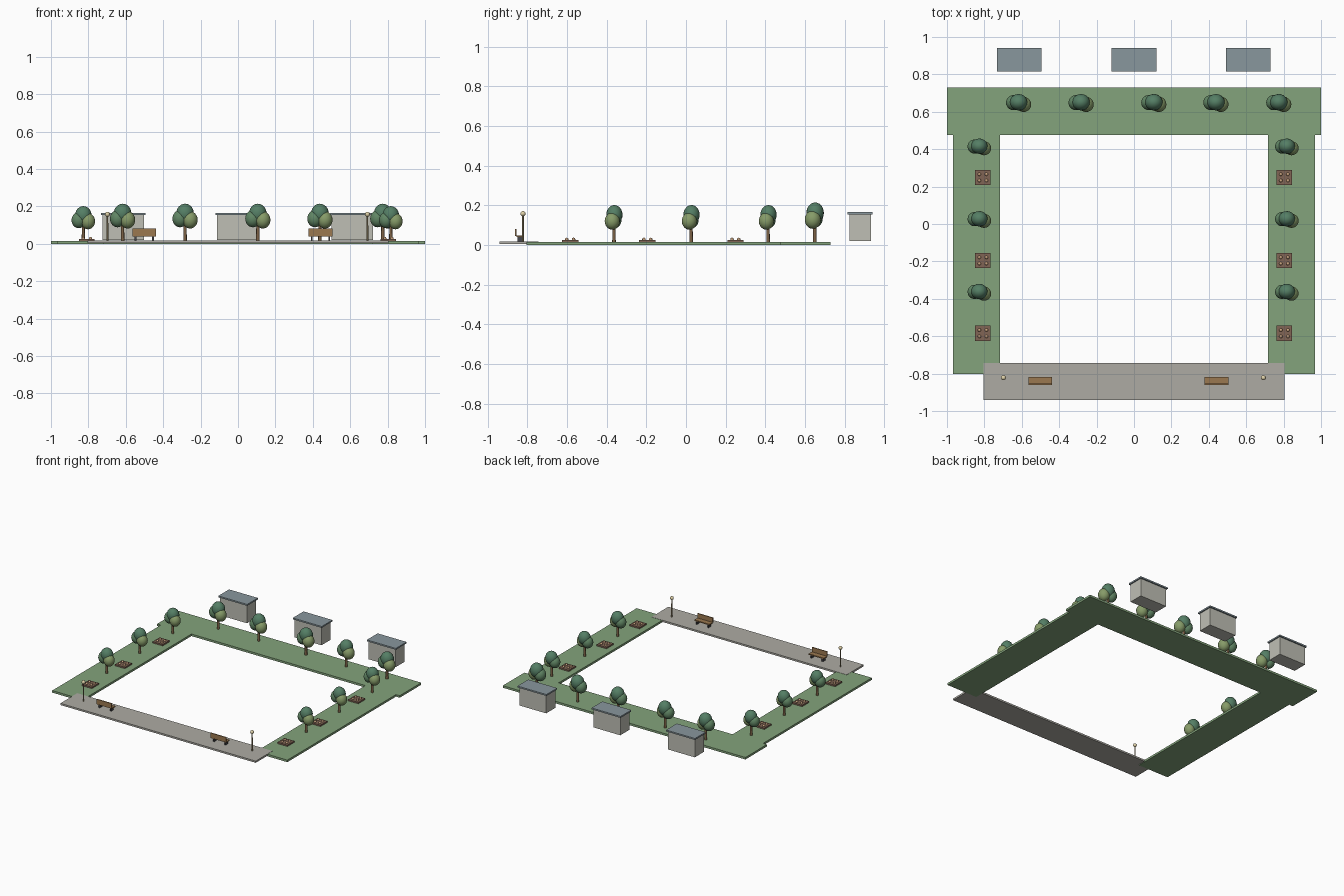
import bpy, math

if "Cube" in bpy.data.objects:
    bpy.data.objects.remove(bpy.data.objects["Cube"])


def material(name, rgb):
    m = bpy.data.materials.new(name)
    m.diffuse_color = (*rgb, 1)
    m.use_nodes = True
    m.node_tree.nodes["Principled BSDF"].inputs["Base Color"].default_value = m.diffuse_color
    return m


GRASS = material("grass", (0.23, 0.37, 0.20))
PAVING = material("paving", (0.42, 0.41, 0.37))
WALL = material("wall", (0.52, 0.52, 0.46))
ROOF = material("roof", (0.25, 0.31, 0.34))
BARK = material("bark", (0.20, 0.12, 0.06))
LEAF_DARK = material("leaf_dark", (0.09, 0.21, 0.13))
LEAF_MID = material("leaf_mid", (0.12, 0.24, 0.13))
LEAF_LIGHT = material("leaf_light", (0.24, 0.33, 0.14))
SOIL = material("soil", (0.22, 0.13, 0.09))
PETAL = material("petal", (0.60, 0.38, 0.22))
WOOD = material("wood", (0.33, 0.19, 0.08))
METAL = material("metal", (0.06, 0.06, 0.07))
BRASS = material("brass", (0.40, 0.32, 0.18))
GLASS = material("lamp_glass", (0.75, 0.65, 0.40))


def finish(name, mat):
    ob = bpy.context.object
    ob.name = name
    ob.data.materials.append(mat)
    return ob


def box(name, mat, x, y, z):
    """Box from (min, max) ranges on each axis."""
    bpy.ops.mesh.primitive_cube_add(size=1, location=[(a + b) / 2 for a, b in (x, y, z)])
    ob = finish(name, mat)
    ob.scale = [b - a for a, b in (x, y, z)]
    return ob


def ball(name, mat, loc, radii, seg=20, rings=12):
    bpy.ops.mesh.primitive_uv_sphere_add(segments=seg, ring_count=rings, radius=1, location=loc)
    ob = finish(name, mat)
    ob.scale = radii
    bpy.ops.object.shade_smooth()
    return ob


def post(name, mat, x, y, z0, z1, r0, r1):
    bpy.ops.mesh.primitive_cone_add(vertices=12, radius1=r0, radius2=r1, depth=z1 - z0,
                                    location=(x, y, (z0 + z1) / 2))
    finish(name, mat)
    bpy.ops.object.shade_smooth_by_angle(angle=math.radians(40))


TOP = 0.0155  # lawn surface


def tree(x, y, s):
    post("tree_trunk", BARK, x, y, TOP, TOP + 0.11 * s, 0.009 * s, 0.007 * s)
    # three overlapping leaf clumps: offset, radii
    for name, mat, (dx, dy, dz), (rx, ry, rz) in (
            ("crown_top", LEAF_DARK, (0, 0.002, 0.137), (0.044, 0.041, 0.049)),
            ("crown_left", LEAF_MID, (-0.025, 0, 0.111), (0.038, 0.038, 0.043)),
            ("crown_right", LEAF_LIGHT, (0.025, -0.009, 0.105), (0.038, 0.038, 0.043))):
        ball(name, mat, (x + dx * s, y + dy * s, TOP + dz * s), (rx * s, ry * s, rz * s))


def flower_bed(x, y):
    box("flower_bed", SOIL, (x - 0.041, x + 0.041), (y - 0.041, y + 0.041), (TOP, 0.026))
    for dx in (-0.019, 0.019):
        for dy in (-0.017, 0.017):
            ball("flower", PETAL, (x + dx, y + dy, 0.028), (0.009, 0.009, 0.009), 12, 8)


def bench(x):
    box("bench_seat", WOOD, (x - 0.063, x + 0.063), (-0.854, -0.817), (0.04, 0.048))
    box("bench_back", WOOD, (x - 0.063, x + 0.063), (-0.861, -0.854), (0.046, 0.082))
    for dx in (-0.047, 0.047):
        box("bench_leg", METAL, (x + dx - 0.005, x + dx + 0.005), (-0.850, -0.821), (0.017, 0.04))


def lamp(x, y):
    post("lamp_post", BRASS, x, y, 0.017, 0.15, 0.005, 0.004)
    ball("lamp_globe", GLASS, (x, y, 0.158), (0.013, 0.013, 0.013), 16, 10)


def pavilion(x):
    box("pavilion_walls", WALL, (x - 0.111, x + 0.111), (0.824, 0.932), (0.02, 0.155))
    box("pavilion_roof", ROOF, (x - 0.119, x + 0.119), (0.815, 0.941), (0.155, 0.166))


# Ground strips
box("back_lawn", GRASS, (-1, 1), (0.476, 0.729), (0, TOP))
for s in (-1, 1):
    box("side_lawn", GRASS, sorted((s * 0.717, s * 0.969)), (-0.803, 0.476), (0, TOP))
box("front_plaza", PAVING, (-0.805, 0.805), (-0.941, -0.743), (0.004, 0.017))

# Trees and flower beds
for x in (-0.617, -0.283, 0.106, 0.438, 0.774):
    tree(x, 0.649, 1.07)
for x in (-0.827, 0.817):
    for y in (-0.363, 0.026, 0.414):
        tree(x, y, 1.0)
for x in (-0.808, 0.804):
    for y in (-0.584, -0.195, 0.249):
        flower_bed(x, y)

# Furniture and buildings
for x in (-0.502, 0.441):
    bench(x)
for x in (-0.698, 0.692):
    lamp(x, -0.822)
for x in (-0.614, 0, 0.611):
    pavilion(x)
